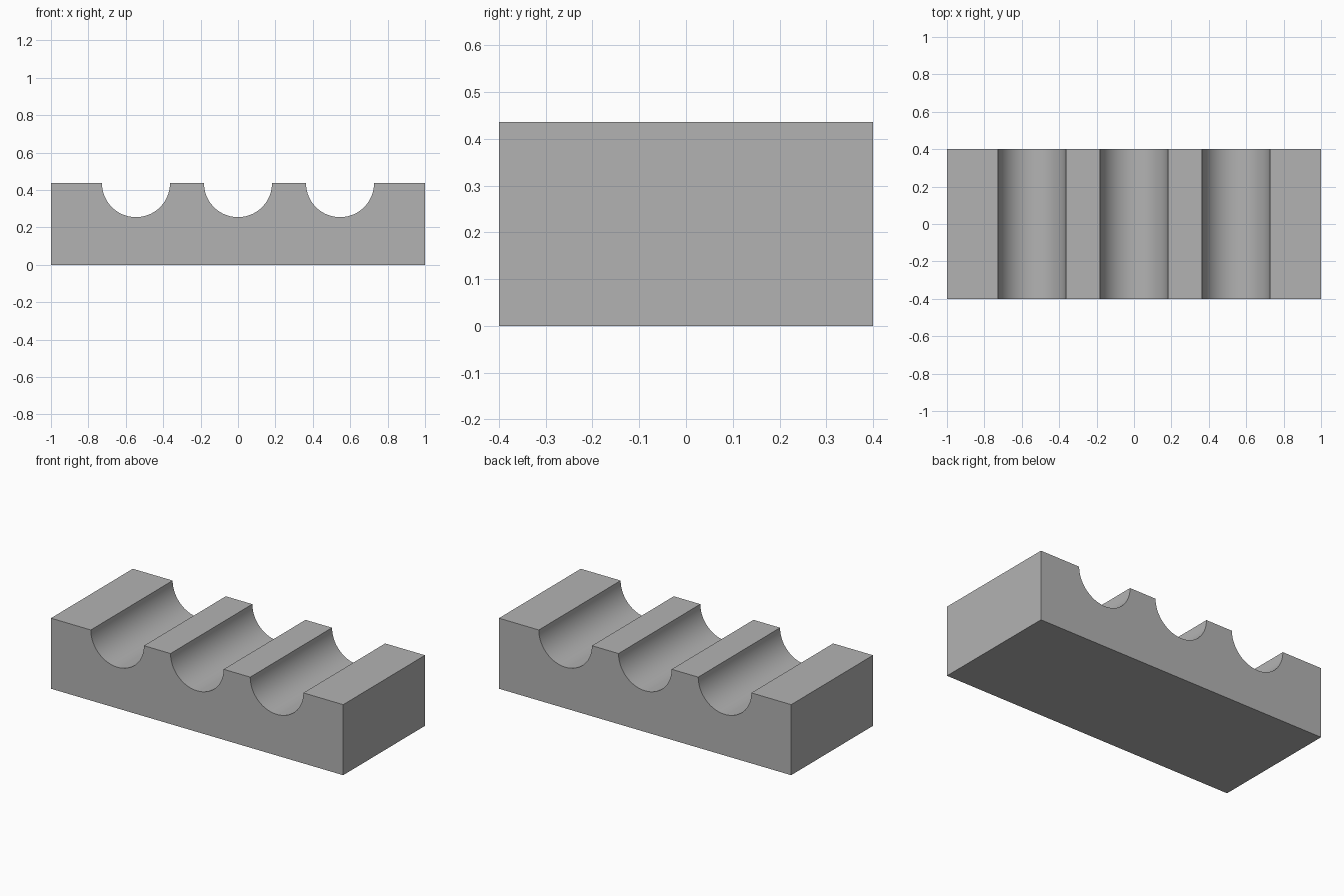
import bpy, bmesh, math

cube = bpy.data.objects.get("Cube")
if cube:
    bpy.data.objects.remove(cube, do_unlink=True)

UNIT = 2 / 110            # the block is 110 units long
LENGTH, DEPTH, HEIGHT = 110 * UNIT, 44 * UNIT, 24 * UNIT
RADIUS, SPACING = 10 * UNIT, 30 * UNIT
SEGMENTS = 48

# Block profile: rectangle with three half-round grooves in its top edge
profile = [(-LENGTH / 2, 0), (-LENGTH / 2, HEIGHT)]
for centre in (-SPACING, 0, SPACING):
    for i in range(SEGMENTS + 1):
        a = math.pi * (1 + i / SEGMENTS)
        profile.append((centre + RADIUS * math.cos(a), HEIGHT + RADIUS * math.sin(a)))
profile += [(LENGTH / 2, HEIGHT), (LENGTH / 2, 0)]

# Extrude the profile from front to back
bm = bmesh.new()
face = bm.faces.new([bm.verts.new((x, -DEPTH / 2, z)) for x, z in profile])
extruded = bmesh.ops.extrude_face_region(bm, geom=[face])
back = [v for v in extruded["geom"] if isinstance(v, bmesh.types.BMVert)]
bmesh.ops.translate(bm, verts=back, vec=(0, DEPTH, 0))
bmesh.ops.recalc_face_normals(bm, faces=bm.faces)
mesh = bpy.data.meshes.new("grooved_block")
bm.to_mesh(mesh)
bm.free()

block = bpy.data.objects.new("grooved_block", mesh)
bpy.context.collection.objects.link(block)

# Plain grey
grey = bpy.data.materials.new("plain_grey")
grey.use_nodes = True
colour = (0.45, 0.45, 0.45, 1)
grey.diffuse_color = colour
grey.node_tree.nodes["Principled BSDF"].inputs["Base Color"].default_value = colour
mesh.materials.append(grey)

# Smooth grooves, sharp block edges
bpy.ops.object.select_all(action="DESELECT")
block.select_set(True)
bpy.context.view_layer.objects.active = block
bpy.ops.object.shade_smooth_by_angle(angle=math.radians(30))
